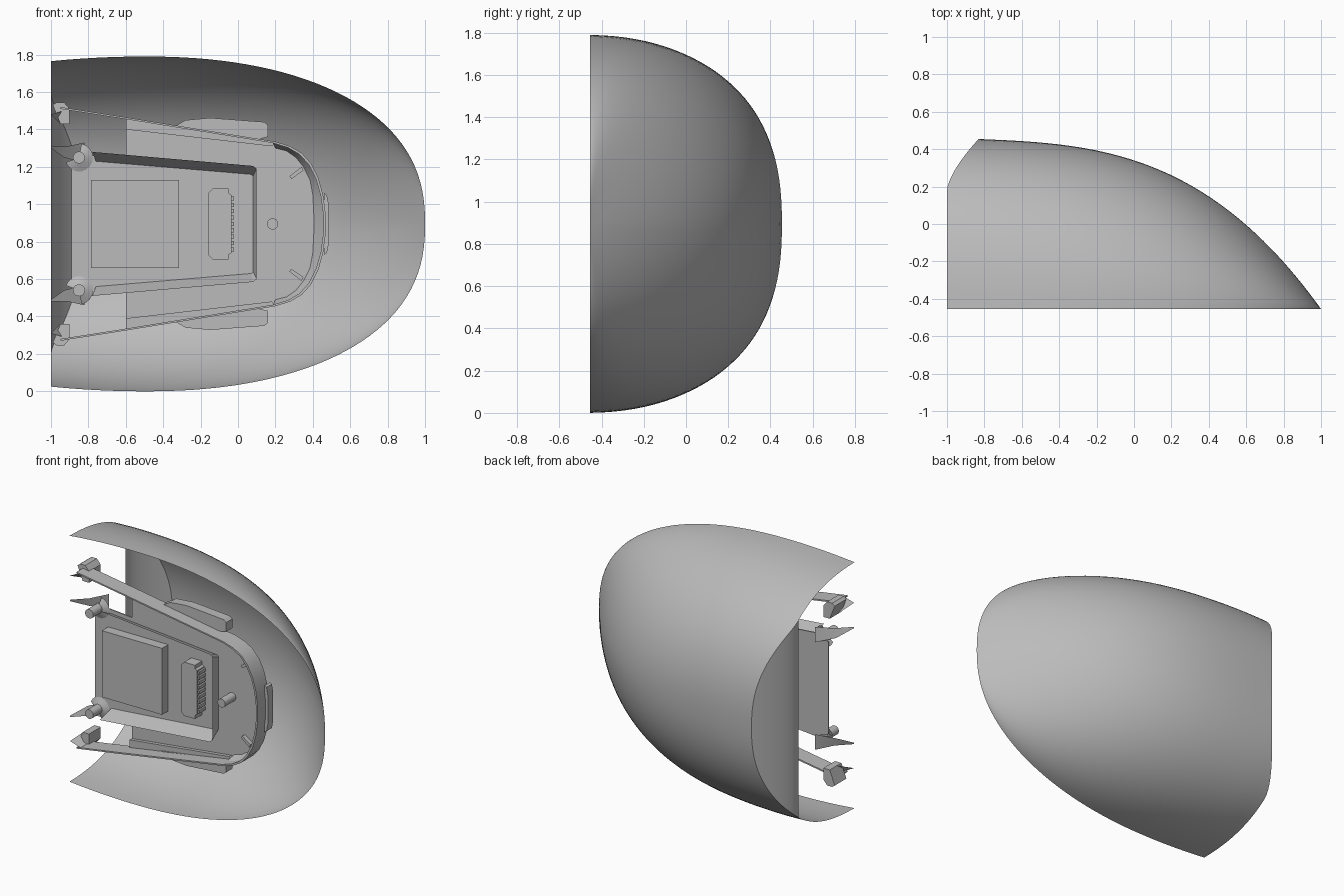
import bpy, bmesh, math

cube = bpy.data.objects.get("Cube")
if cube:
    bpy.data.objects.remove(cube)

MID = 0.895      # height of the symmetry plane
FRONT = -0.45    # open front rim
BASE = -0.33     # mounting plate depth

grey = bpy.data.materials.new("plain grey")
grey.use_nodes = True
grey.diffuse_color = (0.5, 0.5, 0.5, 1)
grey.node_tree.nodes["Principled BSDF"].inputs["Base Color"].default_value = (0.5, 0.5, 0.5, 1)
parts = []


def finish(name, bm):
    bmesh.ops.remove_doubles(bm, verts=bm.verts, dist=0.0005)
    bmesh.ops.recalc_face_normals(bm, faces=bm.faces)
    mesh = bpy.data.meshes.new(name)
    bm.to_mesh(mesh)
    bm.free()
    mesh.materials.append(grey)
    obj = bpy.data.objects.new(name, mesh)
    bpy.context.collection.objects.link(obj)
    parts.append(obj)


def flip(points):
    """Mirror (x, z) points about the middle height, in reverse order."""
    return [(x, 2 * MID - z) for x, z in reversed(points)]


def prism(name, outline, y0, y1):
    """Extrude an (x, z) outline along y."""
    bm = bmesh.new()
    a = [bm.verts.new((x, y0, z)) for x, z in outline]
    b = [bm.verts.new((x, y1, z)) for x, z in outline]
    bm.faces.new(a)
    bm.faces.new(b[::-1])
    for i in range(len(a)):
        j = (i + 1) % len(a)
        bm.faces.new((a[j], a[i], b[i], b[j]))
    finish(name, bm)


def pair(name, outline, y0, y1):
    prism("upper_" + name, outline, y0, y1)
    prism("lower_" + name, flip(outline), y0, y1)


def block(name, x0, x1, z0, z1, y0, y1):
    prism(name, [(x0, z0), (x1, z0), (x1, z1), (x0, z1)], y0, y1)


def disc(x, z, r, n=20):
    return [(x + r * math.cos(i * math.tau / n), z + r * math.sin(i * math.tau / n)) for i in range(n)]


def sheet(name, rows):
    """Loft a thin surface through rows of 3D points."""
    bm = bmesh.new()
    grid = [[bm.verts.new(p) for p in row] for row in rows]
    for r, s in zip(grid, grid[1:]):
        for i in range(len(r) - 1):
            bm.faces.new((r[i], r[i + 1], s[i + 1], s[i]))
    finish(name, bm)


# Domed shell with a cut end: boxy section at the cut, rounder towards the nose
def half_height(x):
    if x < -0.5:
        return MID - 0.1 * (x + 0.5) ** 2
    return MID * max(0, 1 - ((x + 0.5) / 1.5) ** 2.2) ** 0.42


def depth(x):
    s = max(0, (x + 0.85) / 1.85)
    return 0.91 * (1 - 0.08 * s - 0.92 * s ** 3)


def section(x, a):
    power = 2 / (2.45 - 0.38 * (x + 1))
    c, s = math.cos(a), max(0, math.sin(a)) ** power
    c = math.copysign(abs(c) ** power, c) * (1 - 0.02 * s)
    return (x, -0.455 + depth(x) * s, MID + half_height(x) * c)


def shell():
    bm = bmesh.new()
    across, along = 64, 40
    grid = []
    for i in range(across + 1):
        a = math.pi * i / across
        start = -1
        for _ in range(6):
            start = -1 + 0.17 * max(0, (section(start, a)[1] - 0.18) / 0.275) ** 1.5
        row = []
        for j in range(along + 1):
            x = start + (1 - start) * math.sin(j / along * math.pi / 2)
            row.append(bm.verts.new(section(x, a)))
        grid.append(row)
    for r, t in zip(grid, grid[1:]):
        for j in range(along):
            bm.faces.new((r[j], r[j + 1], t[j + 1], t[j]))
    # Curved end wall closing the deep part of the cut
    for i in range(across // 2):
        a, b = grid[i][0], grid[i + 1][0]
        c, d = grid[across - i - 1][0], grid[across - i][0]
        if a.co.y > 0.16:
            bm.faces.new((a, b, c, d) if b is not c else (a, b, d))
    finish("outer_shell", bm)


shell()

# Mounting plate and the U-shaped rail around it
bend = [(0.2, 1.335), (0.28, 1.31), (0.34, 1.275), (0.39, 1.22), (0.43, 1.14), (0.455, 1.05), (0.468, 0.95)]
plate = [(-0.89, 1.22), (-0.78, 1.26), (-0.6, 1.245), (-0.6, 1.44)] + bend
prism("mounting_plate", plate + flip(plate), BASE, BASE + 0.008)

outer = [(-0.95, 1.52), (-0.6, 1.465)] + bend
inner = [(-0.95, 1.51), (-0.6, 1.455)] + [(x - 0.012, z - 0.008) for x, z in bend]
prism("u_rail", outer + flip(outer) + list(reversed(inner + flip(inner))), FRONT, BASE)

# Flat tapering ledges and the sloping lip inside the bend
pair("rail_ledge", [(-0.6, 1.4), (0.18, 1.31), (0.2, 1.328), (-0.6, 1.46)], -0.355, BASE)
edge = inner[2:]
lip = [(0.2, 1.3), (0.26, 1.285), (0.31, 1.25), (0.35, 1.2), (0.385, 1.13), (0.4, 1.05), (0.405, 0.95)]
sheet("rail_lip", [[(x, -0.39, z) for x, z in edge + flip(edge)],
                   [(x, BASE, z) for x, z in lip + flip(lip)]])

# Tray walls
rim = [(-0.78, 1.28), (0.08, 1.205), (0.1, 1.19)]
foot = [(-0.76, 1.23), (0.07, 1.16), (0.08, 1.15)]
sheet("tray_walls", [[(x, FRONT + 0.02, z) for x, z in rim + flip(rim)],
                     [(x, BASE, z) for x, z in foot + flip(foot)]])

# Raised panel and toothed connector
block("raised_panel", -0.785, -0.315, 0.66, 1.13, -0.4, BASE)
socket = [(-0.16, 0.895), (-0.16, 1.06), (-0.135, 1.085), (-0.05, 1.085), (-0.05, 1.06), (-0.035, 1.05)]
prism("connector", socket + flip(socket[1:]), -0.41, BASE)
for i in range(9):
    z = MID + (i - 4) * 0.034
    block("connector_tooth", -0.036, -0.022, z - 0.011, z + 0.011, -0.4, BASE)

# Pins and locating ribs
prism("centre_pin", disc(0.185, MID, 0.03), FRONT, BASE)
pair("corner_pin", disc(-0.85, 1.25, 0.032), FRONT, BASE)
pair("locating_rib", [(0.275, 1.15), (0.285, 1.135), (0.35, 1.18), (0.34, 1.2)], -0.36, BASE)

# Side grips and end tab
grip = [(-0.35, 1.41), (-0.28, 1.45), (-0.15, 1.462), (0.14, 1.44), (0.16, 1.425), (0.16, 1.36), (0.1, 1.345)]
pair("side_grip", grip, -0.36, -0.29)
tab = [(0.46, 1.06), (0.475, 1.05), (0.485, 1.0)]
prism("end_tab", tab + flip(tab), -0.36, -0.3)

# Clips, gussets and pin bosses at the cut end
clip = [(-0.99, 1.53), (-0.97, 1.545), (-0.93, 1.545), (-0.9, 1.51), (-0.9, 1.43), (-0.95, 1.43)]
pair("end_clip", clip, -0.38, -0.25)
arc = [math.radians(a) for a in range(-160, 81, 20)]
for side, name in ((1, "upper"), (-1, "lower")):
    def at(x, y, z):
        return (x, y, MID + side * (z - MID))
    sheet(name + "_rail_end", [[at(-1, FRONT, 1.48), at(-0.9, FRONT, 1.51)],
                               [at(-0.95, BASE, 1.43), at(-0.9, BASE, 1.51)]])
    sheet(name + "_gusset", [[at(-1, FRONT, 1.31), at(-0.91, -0.36, 1.31), at(-0.82, -0.27, 1.33)],
                             [at(-1, FRONT, 1.3), at(-0.93, -0.35, 1.25), at(-0.82, -0.27, 1.22)]])
    sheet(name + "_pin_boss", [[at(-0.85 + r * math.cos(a), y, 1.25 + r * math.sin(a)) for a in arc]
                               for r, y in ((0.03, -0.35), (0.075, BASE))])

# Smooth shading with crisp edges
bpy.ops.object.select_all(action="DESELECT")
for obj in parts:
    obj.select_set(True)
bpy.context.view_layer.objects.active = parts[0]
bpy.ops.object.shade_smooth_by_angle(angle=math.radians(30))
